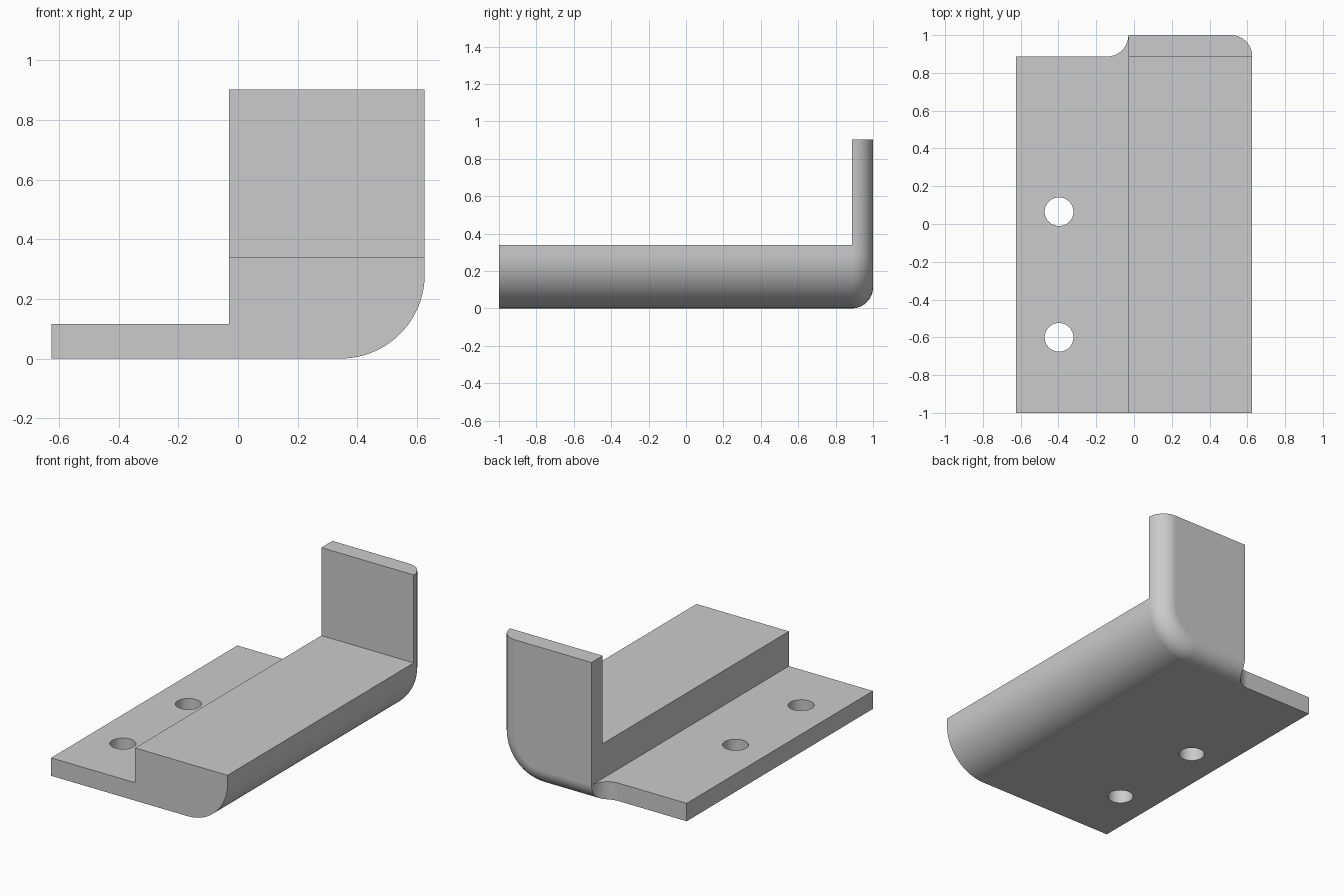
import bpy
import bmesh
from math import sin, cos, pi

cube = bpy.data.objects.get("Cube")
if cube:
    bpy.data.objects.remove(cube, do_unlink=True)

# Main dimensions
HALF_W, TOP, FLANGE_TOP, BLOCK_TOP = 0.626, 0.902, 0.115, 0.338
STEP_X = -0.03          # where the flange meets the block
R_BIG, R_BACK = 0.282, 0.113
WALL_Y = 1 - R_BACK
SEG = 16

grey = bpy.data.materials.new("light grey")
grey.use_nodes = True
colour = (0.6, 0.6, 0.6, 1)
grey.diffuse_color = colour
grey.node_tree.nodes["Principled BSDF"].inputs["Base Color"].default_value = colour


def arc(cx, cy, r, start, end, n=SEG):
    angles = [start + (end - start) * i / n for i in range(n + 1)]
    return [(cx + r * cos(a), cy + r * sin(a)) for a in angles]


def loft(name, rings):
    """Closed solid through a list of equal-length rings of 3D points."""
    bm = bmesh.new()
    loops = [[bm.verts.new(p) for p in ring] for ring in rings]
    for a, b in zip(loops, loops[1:]):
        for i in range(len(a)):
            j = (i + 1) % len(a)
            bm.faces.new((a[i], a[j], b[j], b[i]))
    bm.faces.new(loops[0][::-1])
    bm.faces.new(loops[-1])
    bmesh.ops.recalc_face_normals(bm, faces=bm.faces)
    mesh = bpy.data.meshes.new(name)
    bm.to_mesh(mesh)
    bm.free()
    mesh.materials.append(grey)
    obj = bpy.data.objects.new(name, mesh)
    bpy.context.collection.objects.link(obj)
    return obj


def prism(name, outline, z0, z1):
    return loft(name, [[(x, y, z) for x, y in outline] for z in (z0, z1)])


def box(name, x0, x1, y0, y1, z0, z1):
    return prism(name, [(x0, y0), (x1, y0), (x1, y1), (x0, y1)], z0, z1)


def section(y, inset):
    """Cross-section with its bottom and outer side pulled in by the inset."""
    corner = arc(HALF_W - R_BIG, R_BIG, R_BIG - inset, -pi / 2, 0, 24)
    pts = [(-HALF_W, inset)] + corner + [(HALF_W - inset, TOP), (-HALF_W, TOP)]
    return [(x, y, z) for x, z in pts]


# Rounded blank: straight run, then the back edge rolls inward
rings = [section(-1, 0)]
for i in range(SEG + 1):
    a = pi / 2 * i / SEG
    rings.append(section(WALL_Y + R_BACK * sin(a), R_BACK * (1 - cos(a))))
bracket = loft("bracket", rings)

# Cutters: space above the flange, space above the block, back notch, holes
notch = [(-1, WALL_Y)] + arc(STEP_X - R_BACK, 1, R_BACK, -pi / 2, 0)
notch += [(STEP_X, 1.2), (-1, 1.2)]
cutters = [
    box("flange_cutter", -1, STEP_X, -1.2, 1.2, FLANGE_TOP, 1.2),
    box("block_cutter", -1.1, 1, -1.3, WALL_Y, BLOCK_TOP, 1.3),
    prism("notch_cutter", notch, -0.2, 1.2),
]
for y in (0.065, -0.6):
    hole = arc(-0.397, y, 0.076, 0, 2 * pi, 48)[:-1]
    cutters.append(prism("hole_cutter", hole, -0.2, 0.3))

bpy.ops.object.select_all(action='DESELECT')
bracket.select_set(True)
bpy.context.view_layer.objects.active = bracket
for cutter in cutters:
    cutter.hide_render = True
    mod = bracket.modifiers.new(cutter.name, 'BOOLEAN')
    mod.operation = 'DIFFERENCE'
    mod.solver = 'EXACT'
    mod.object = cutter
    bpy.ops.object.modifier_apply(modifier=mod.name)
    bpy.data.objects.remove(cutter, do_unlink=True)

# Smooth curves, crisp edges, flat large faces
bpy.ops.object.shade_smooth_by_angle(angle=pi / 6)
weighted = bracket.modifiers.new("weighted_normals", 'WEIGHTED_NORMAL')
weighted.keep_sharp = True
